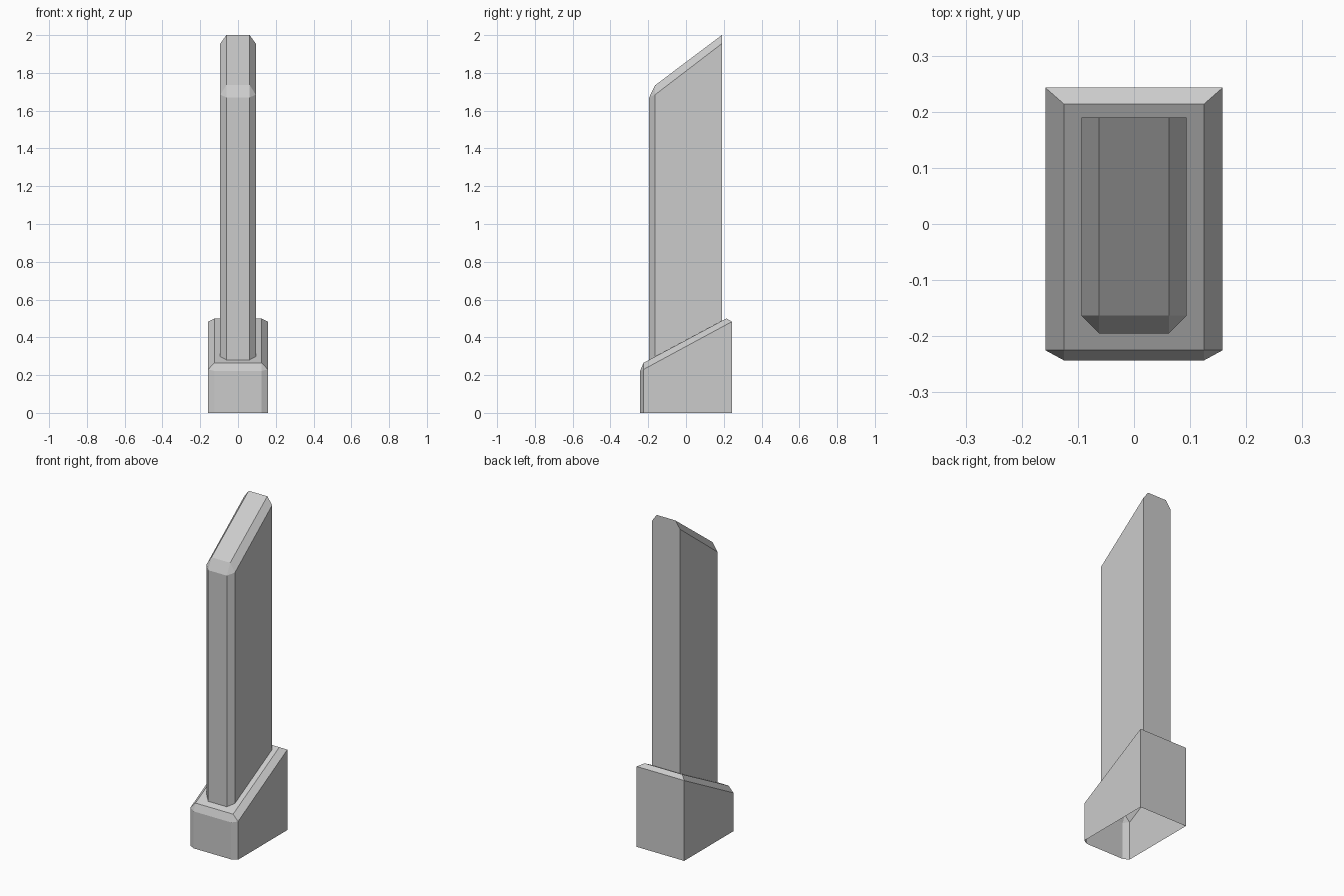
import bpy
import bmesh

if "Cube" in bpy.data.objects:
    bpy.data.objects.remove(bpy.data.objects["Cube"])


def socket_slope(y):
    """Height of the socket's sloping top at depth y."""
    return 0.265 + (y + 0.225) * (0.5 - 0.265) / (0.214 + 0.225)


def chamfered_post(name, xs, ys, zs, floor):
    """Open-bottomed slanted post with chamfered front corners and top rim."""
    x_in, x_out = xs
    y_front, y_corner, y_ridge, y_back = ys
    z_front, z_corner, z_back, z_ridge_front, z_ridge_back = zs
    half = [
        (x_in, y_front, floor(y_front)),
        (x_out, y_corner, floor(y_corner)),
        (x_out, y_back, floor(y_back)),
        (x_in, y_front, z_front),
        (x_out, y_corner, z_corner),
        (x_out, y_back, z_back),
        (x_in, y_corner, z_ridge_front),
        (x_in, y_ridge, z_ridge_back),
    ]
    bm = bmesh.new()
    right = [bm.verts.new(p) for p in half]
    left = [bm.verts.new((-x, y, z)) for x, y, z in half]

    # Corner chamfer, side wall, corner facet and top rim on both sides
    for side in (right, left):
        for loop in ((0, 1, 4, 3), (1, 2, 5, 4), (3, 4, 6), (4, 5, 7, 6)):
            bm.faces.new([side[i] for i in loop])
    # Front, front rim, sloping top, back rim and back, spanning both sides
    for a, b in ((0, 3), (3, 6), (6, 7), (7, 5), (5, 2)):
        bm.faces.new((right[a], right[b], left[b], left[a]))

    bmesh.ops.recalc_face_normals(bm, faces=bm.faces[:])
    mesh = bpy.data.meshes.new(name)
    bm.to_mesh(mesh)
    bm.free()
    obj = bpy.data.objects.new(name, mesh)
    bpy.context.collection.objects.link(obj)
    return obj


# Low wedge socket on the ground
chamfered_post("base_socket", (0.125, 0.158), (-0.243, -0.225, 0.214, 0.243),
               (0.222, 0.23, 0.483, 0.265, 0.5), lambda y: 0.0)

# Tall slanted post standing on the socket's sloping top
chamfered_post("upright_post", (0.062, 0.094), (-0.195, -0.163, 0.19, 0.19),
               (1.67, 1.685, 1.955, 1.735, 2.0), socket_slope)
